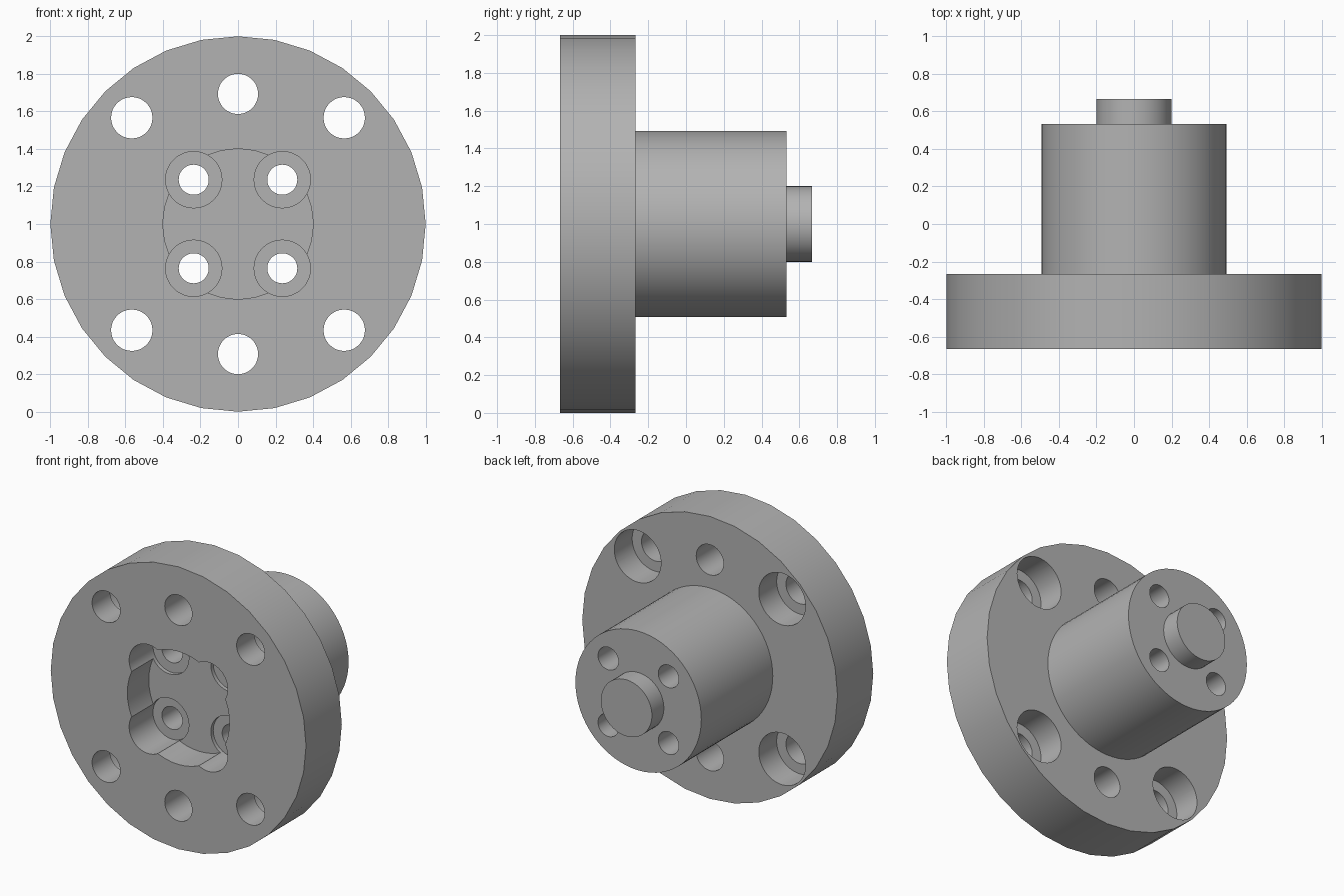
import bpy
from math import radians

cube = bpy.data.objects.get("Cube")
if cube:
    bpy.data.objects.remove(cube, do_unlink=True)

steel = bpy.data.materials.new("plain_grey")
steel.use_nodes = True
GREY = (0.45, 0.45, 0.45, 1)
steel.diffuse_color = GREY
steel.node_tree.nodes["Principled BSDF"].inputs["Base Color"].default_value = GREY

# Main planes along the shaft axis (y), and the axis height
FRONT, STEP, SHOULDER, END = -0.667, -0.267, 0.533, 0.667
AXIS_Z = 1.0


def cylinder(name, radius, y0, y1, x=0, z=0, sides=48):
    """Cylinder along y, placed relative to the shaft axis."""
    bpy.ops.mesh.primitive_cylinder_add(
        vertices=sides, radius=radius, depth=y1 - y0,
        location=(x, (y0 + y1) / 2, AXIS_Z + z), rotation=(radians(90), 0, 0))
    obj = bpy.context.object
    obj.name = name
    obj.data.materials.append(steel)
    return obj


def cut(target, radius, y0, y1, x=0, z=0):
    """Drill a round hole into the target."""
    cutter = cylinder("drill", radius, y0, y1, x, z)
    mod = target.modifiers.new("hole", 'BOOLEAN')
    mod.operation, mod.solver, mod.object = 'DIFFERENCE', 'EXACT', cutter
    bpy.context.view_layer.objects.active = target
    bpy.ops.object.modifier_apply(modifier=mod.name)
    bpy.data.objects.remove(cutter, do_unlink=True)


flange = cylinder("flange", 1.0, FRONT, STEP, sides=32)
hub = cylinder("hub", 0.493, STEP, SHOULDER, sides=64)
pin = cylinder("end_pin", 0.2, SHOULDER, END)

# Round pocket in the front of the flange
cut(flange, 0.4, FRONT - 0.1, FRONT + 0.24)

# Plain holes above and below the axis
for side in (-1, 1):
    cut(flange, 0.107, FRONT - 0.1, STEP + 0.1, z=side * 0.693)

for sx in (-1, 1):
    for sz in (-1, 1):
        # Counterbored mounting holes, wide at the back
        cut(flange, 0.11, FRONT - 0.1, STEP + 0.1, sx * 0.566, sz * 0.566)
        cut(flange, 0.183, STEP - 0.2, STEP + 0.1, sx * 0.566, sz * 0.566)
        # Screw recesses at the pocket corners, then holes through the hub
        cut(flange, 0.15, FRONT - 0.1, FRONT + 0.267, sx * 0.236, sz * 0.236)
        for part in (flange, hub):
            cut(part, 0.08, FRONT - 0.1, SHOULDER + 0.1, sx * 0.236, sz * 0.236)

# Smooth round walls with crisp rims
for part in (flange, hub, pin):
    bpy.ops.object.select_all(action='DESELECT')
    part.select_set(True)
    bpy.context.view_layer.objects.active = part
    bpy.ops.object.shade_smooth_by_angle(angle=radians(30))
